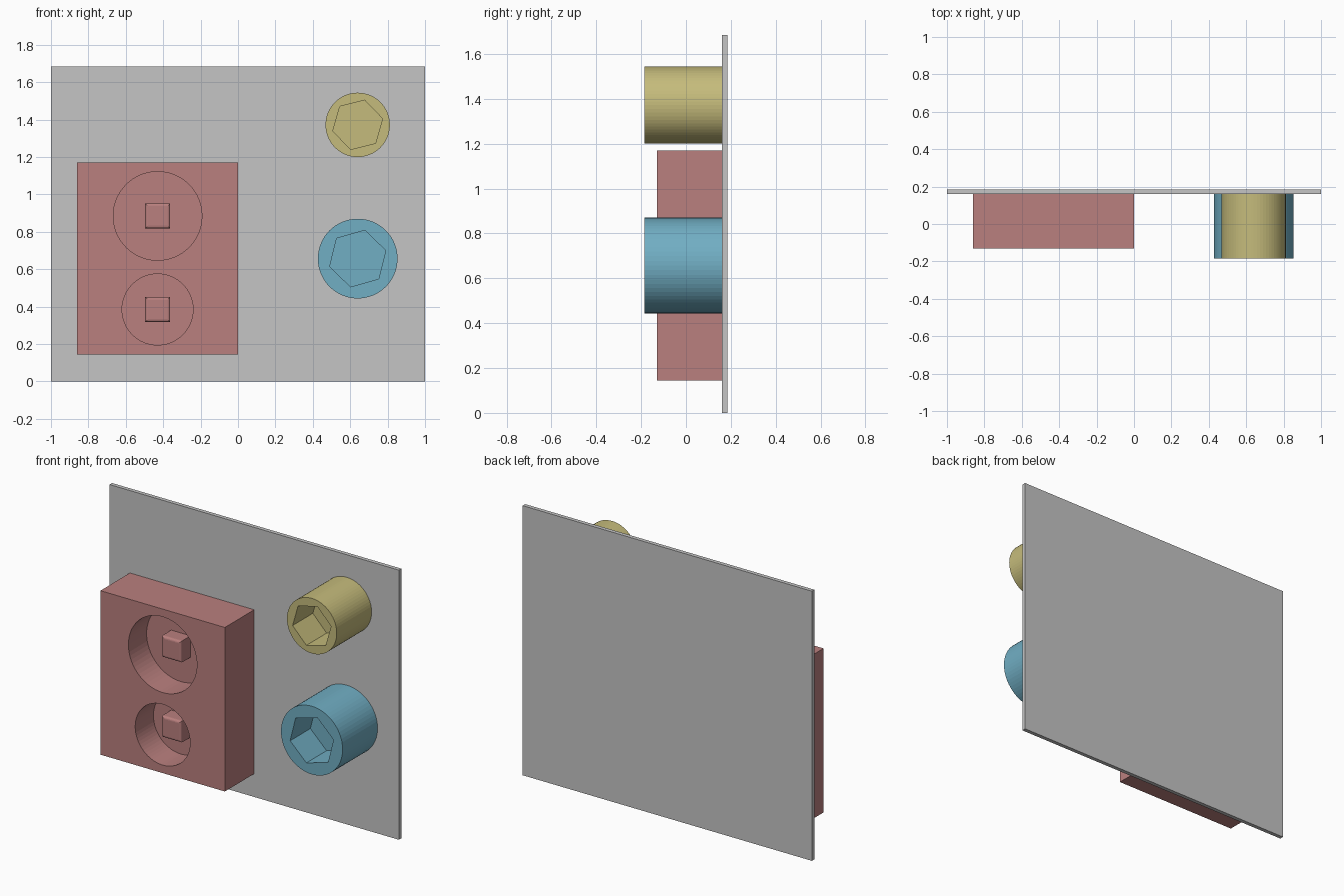
import bpy
import bmesh
from math import radians
from mathutils import Matrix, Vector

default = bpy.data.objects.get("Cube")
if default:
    bpy.data.objects.remove(default, do_unlink=True)


def material(name, rgb):
    m = bpy.data.materials.new(name)
    m.use_nodes = True
    m.diffuse_color = (*rgb, 1)
    m.node_tree.nodes["Principled BSDF"].inputs["Base Color"].default_value = (*rgb, 1)
    return m


GREY = material("plate grey", (0.56, 0.56, 0.56))
RED = material("dusty red", (0.49, 0.215, 0.21))
YELLOW = material("mustard yellow", (0.56, 0.50, 0.20))
BLUE = material("steel blue", (0.165, 0.425, 0.55))


def finish(bm, name, mat):
    mesh = bpy.data.meshes.new(name)
    bmesh.ops.recalc_face_normals(bm, faces=bm.faces[:])
    bm.to_mesh(mesh)
    bm.free()
    obj = bpy.data.objects.new(name, mesh)
    bpy.context.collection.objects.link(obj)
    mesh.materials.append(mat)
    return obj


def box(name, mat, low, high, front_bevel=0):
    low, high = Vector(low), Vector(high)
    bm = bmesh.new()
    bmesh.ops.create_cube(bm, size=1, matrix=Matrix.Translation((low + high) / 2)
                          @ Matrix.Diagonal((*(high - low), 1)))
    if front_bevel:
        edges = [e for e in bm.edges if all(v.co.y < low.y + 0.001 for v in e.verts)]
        bmesh.ops.bevel(bm, geom=edges, offset=front_bevel, segments=4,
                        profile=0.5, affect='EDGES')
    return finish(bm, name, mat)


def prism(name, mat, x, z, radius, y0, y1, sides=64, turn=0):
    """Straight prism lying along y, first corner turned from +x towards +z."""
    bm = bmesh.new()
    place = (Matrix.Translation((x, (y0 + y1) / 2, z)) @ Matrix.Rotation(-radians(turn), 4, 'Y')
             @ Matrix.Rotation(radians(90), 4, 'X') @ Matrix.Rotation(radians(90), 4, 'Z')
             @ Matrix.Rotation(radians(-90), 4, 'Z'))
    # corners start on +x whichever way the primitive begins
    bmesh.ops.create_cone(bm, cap_ends=True, segments=sides, radius1=radius,
                          radius2=radius, depth=y1 - y0)
    first = min((v.co for v in bm.verts), key=lambda c: abs(c.to_2d().angle_signed(Vector((1, 0)))))
    bmesh.ops.rotate(bm, verts=bm.verts[:], cent=(0, 0, 0),
                     matrix=Matrix.Rotation(first.to_2d().angle_signed(Vector((1, 0))), 3, 'Z'))
    bmesh.ops.transform(bm, matrix=place, verts=bm.verts[:])
    return finish(bm, name, mat)


def cut(target, cutter):
    mod = target.modifiers.new("pocket", 'BOOLEAN')
    mod.operation, mod.solver, mod.object = 'DIFFERENCE', 'EXACT', cutter
    bpy.context.view_layer.objects.active = target
    bpy.ops.object.modifier_apply(modifier=mod.name)
    bpy.data.objects.remove(cutter, do_unlink=True)


WALL = 0.16          # front surface of the back plate
BLOCK_FRONT = -0.13
KNOB_FRONT = -0.185

box("back_plate", GREY, (-1, WALL, 0), (1, 0.185, 1.685))

# Block with two round pockets, each holding a small square post
block = box("socket_block", RED, (-0.86, BLOCK_FRONT, 0.145), (0, WALL, 1.17))
POCKET_FLOOR = BLOCK_FRONT + 0.18
for name, z, radius in (("upper", 0.885, 0.237), ("lower", 0.385, 0.19)):
    cut(block, prism("pocket_cutter", RED, -0.43, z, radius, BLOCK_FRONT - 0.1, POCKET_FLOOR))
    half = 0.067
    box(name + "_post", RED, (-0.43 - half, BLOCK_FRONT + 0.085, z - half),
        (-0.43 + half, POCKET_FLOOR, z + half), front_bevel=0.015)

# Round knobs with hexagonal sockets
for name, mat, z, radius, hex_radius, turn in (
        ("upper_knob", YELLOW, 1.372, 0.172, 0.137, 14),
        ("lower_knob", BLUE, 0.657, 0.213, 0.156, 16)):
    knob = prism(name, mat, 0.64, z, radius, KNOB_FRONT, WALL)
    cut(knob, prism("hex_cutter", mat, 0.64, z, hex_radius,
                    KNOB_FRONT - 0.1, KNOB_FRONT + 0.2, 6, turn))
